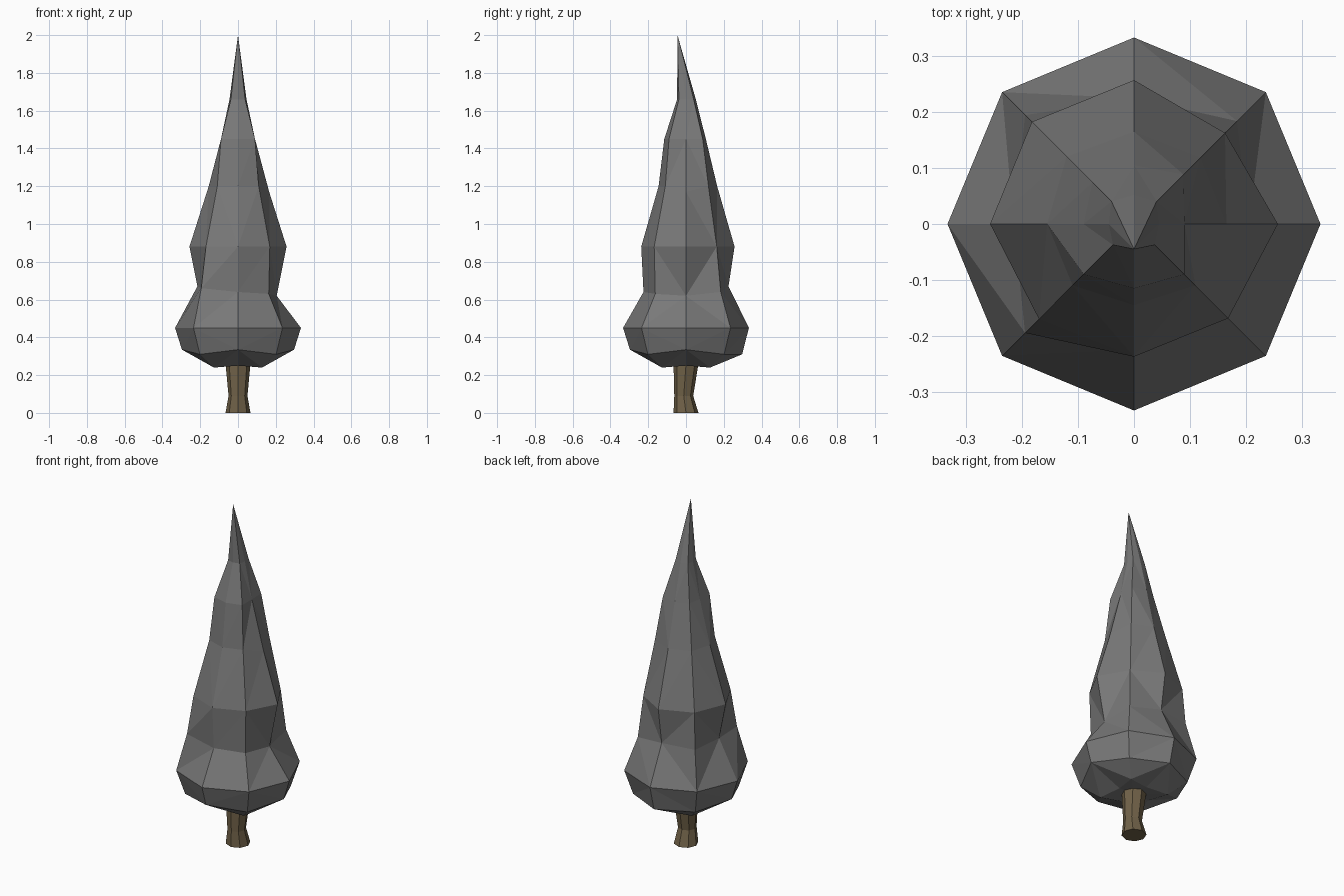
import bpy
import bmesh
from math import cos, sin, pi
from mathutils import Vector

default_cube = bpy.data.objects.get("Cube")
if default_cube:
    bpy.data.objects.remove(default_cube, do_unlink=True)

SIDES = 8


def make_material(name, colour):
    material = bpy.data.materials.new(name)
    material.use_nodes = True
    material.diffuse_color = (*colour, 1)
    shader = material.node_tree.nodes["Principled BSDF"]
    shader.inputs["Base Color"].default_value = (*colour, 1)
    shader.inputs["Roughness"].default_value = 0.9
    return material


def octagon(height, radii, offset=(0, 0), drops=None):
    """Ring of points, starting at +x and turning towards +y."""
    drops = drops or [0] * SIDES
    return [Vector((offset[0] + r * cos(i * pi / 4),
                    offset[1] + r * sin(i * pi / 4),
                    height - drops[i]))
            for i, r in enumerate(radii)]


def loft(name, rings, material, bottom, top):
    """Join octagonal rings and close both ends with a fan."""
    bm = bmesh.new()
    loops = [[bm.verts.new(p) for p in ring] for ring in rings]
    for lower, upper in zip(loops, loops[1:]):
        for i in range(SIDES):
            j = (i + 1) % SIDES
            bm.faces.new((lower[i], lower[j], upper[j], upper[i]))
    for loop, centre in ((loops[0], bottom), (loops[-1], top)):
        hub = bm.verts.new(centre)
        for i in range(SIDES):
            bm.faces.new((loop[i], loop[(i + 1) % SIDES], hub))
    bmesh.ops.recalc_face_normals(bm, faces=bm.faces)
    bmesh.ops.triangulate(bm, faces=bm.faces, quad_method="SHORT_EDGE")
    mesh = bpy.data.meshes.new(name)
    bm.to_mesh(mesh)
    bm.free()
    mesh.materials.append(material)
    obj = bpy.data.objects.new(name, mesh)
    bpy.context.collection.objects.link(obj)
    return obj


foliage_grey = make_material("foliage grey", (0.19, 0.19, 0.19))
bark_brown = make_material("bark brown", (0.165, 0.123, 0.066))

# Trunk: slightly pinched and bent in the middle
loft("trunk", [
    octagon(0, [0.066] * SIDES),
    octagon(0.09, [0.05] * SIDES, (0, -0.012)),
    octagon(0.26, [0.066] * SIDES),
], bark_brown, bottom=(0, 0, 0), top=(0, 0, 0.26))

# Foliage: rounded skirt, pinched waist, then an uneven taper to a leaning tip
loft("foliage", [
    octagon(0.25, [0.1, 0.18] * 4, drops=[0, 0.01] * 4),
    octagon(0.335, [0.297, 0.285] * 4,
            drops=[0, 0.025, 0.025, 0.025, 0, 0.025, 0, 0.025]),
    octagon(0.45, [0.333] * SIDES),
    octagon(0.67, [0.205, 0.26, 0.225, 0.275, 0.215, 0.275, 0.225, 0.23],
            drops=[0.05, 0.03, 0, 0, 0, 0.01, 0.03, 0.04]),
    octagon(0.88, [0.257, 0.23, 0.257, 0.258, 0.257, 0.24, 0.237, 0.238]),
    octagon(1.2, [0.165, 0.168, 0.165, 0.17, 0.155, 0.155, 0.145, 0.155],
            drops=[0.03, 0, 0, 0, 0, 0, 0, 0]),
    octagon(1.45, [0.09, 0.125, 0.105, 0.105, 0.09, 0.127, 0.115, 0.127]),
    octagon(1.66, [0.045, 0.057, 0.052, 0.057, 0.045, 0.053, 0.047, 0.053]),
], foliage_grey, bottom=(0, 0, 0.255), top=(0, -0.045, 2))
